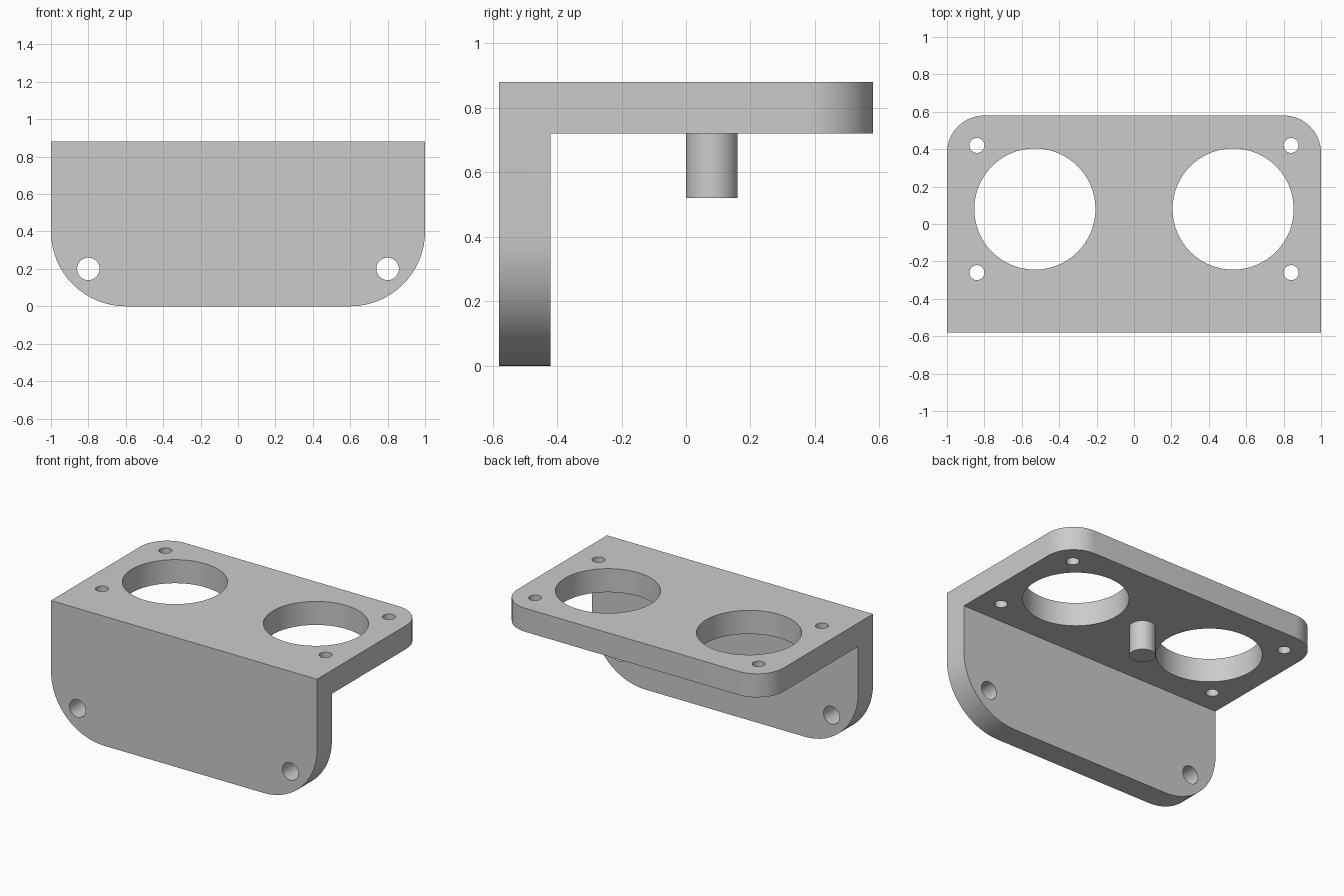
import bpy, bmesh
from math import radians
from mathutils import Matrix

cube = bpy.data.objects.get("Cube")
if cube:
    bpy.data.objects.remove(cube, do_unlink=True)

grey = bpy.data.materials.new("light grey")
grey.use_nodes = True
colour = (0.6, 0.6, 0.6, 1)
grey.diffuse_color = colour
grey.node_tree.nodes["Principled BSDF"].inputs["Base Color"].default_value = colour


def make_object(name, bm):
    bmesh.ops.recalc_face_normals(bm, faces=bm.faces)
    mesh = bpy.data.meshes.new(name)
    bm.to_mesh(mesh)
    bm.free()
    mesh.materials.append(grey)
    obj = bpy.data.objects.new(name, mesh)
    bpy.context.collection.objects.link(obj)
    return obj


def add_cylinder(bm, radius, depth, centre, turn=0):
    matrix = Matrix.Translation(centre) @ Matrix.Rotation(radians(turn), 4, "X")
    bmesh.ops.create_cone(bm, cap_ends=True, segments=64, radius1=radius,
                          radius2=radius, depth=depth, matrix=matrix)


def smooth(obj):
    bpy.ops.object.select_all(action="DESELECT")
    obj.select_set(True)
    bpy.context.view_layer.objects.active = obj
    bpy.ops.object.shade_smooth_by_angle(angle=radians(30))


# L-shaped bracket, extruded sideways from its side profile
profile = [(-0.58, 0), (-0.42, 0), (-0.42, 0.72), (0.58, 0.72), (0.58, 0.88), (-0.58, 0.88)]
bm = bmesh.new()
face = bm.faces.new([bm.verts.new((-1, y, z)) for y, z in profile])
extruded = bmesh.ops.extrude_face_region(bm, geom=[face])["geom"]
bmesh.ops.translate(bm, vec=(2, 0, 0),
                    verts=[v for v in extruded if isinstance(v, bmesh.types.BMVert)])


# Rounded free corners of the wall and of the shelf
def round_corners(test, radius):
    edges = [e for e in bm.edges
             if abs(e.verts[0].co.x - e.verts[1].co.x) < 0.01 and all(test(v.co) for v in e.verts)]
    bmesh.ops.bevel(bm, geom=edges, offset=radius, offset_type="OFFSET",
                    segments=16, profile=0.5, affect="EDGES")


round_corners(lambda co: co.z < 0.01, 0.4)
round_corners(lambda co: co.y > 0.57, 0.2)
bracket = make_object("bracket", bm)

# Round holes through the shelf and the wall
bm = bmesh.new()
for side in (-1, 1):
    add_cylinder(bm, 0.324, 0.3, (side * 0.53, 0.08, 0.8))
    for y in (-0.26, 0.42):
        add_cylinder(bm, 0.04, 0.3, (side * 0.84, y, 0.8))
    add_cylinder(bm, 0.06, 0.3, (side * 0.8, -0.5, 0.2), 90)
cutter = make_object("hole_cutter", bm)
cutter.hide_render = True

cut = bracket.modifiers.new("holes", "BOOLEAN")
cut.operation = "DIFFERENCE"
cut.solver = "EXACT"
cut.object = cutter
bpy.context.view_layer.objects.active = bracket
bpy.ops.object.modifier_apply(modifier=cut.name)
bpy.data.objects.remove(cutter, do_unlink=True)
smooth(bracket)

# Peg hanging under the shelf
bm = bmesh.new()
add_cylinder(bm, 0.08, 0.2, (0, 0.08, 0.62))
smooth(make_object("peg", bm))
